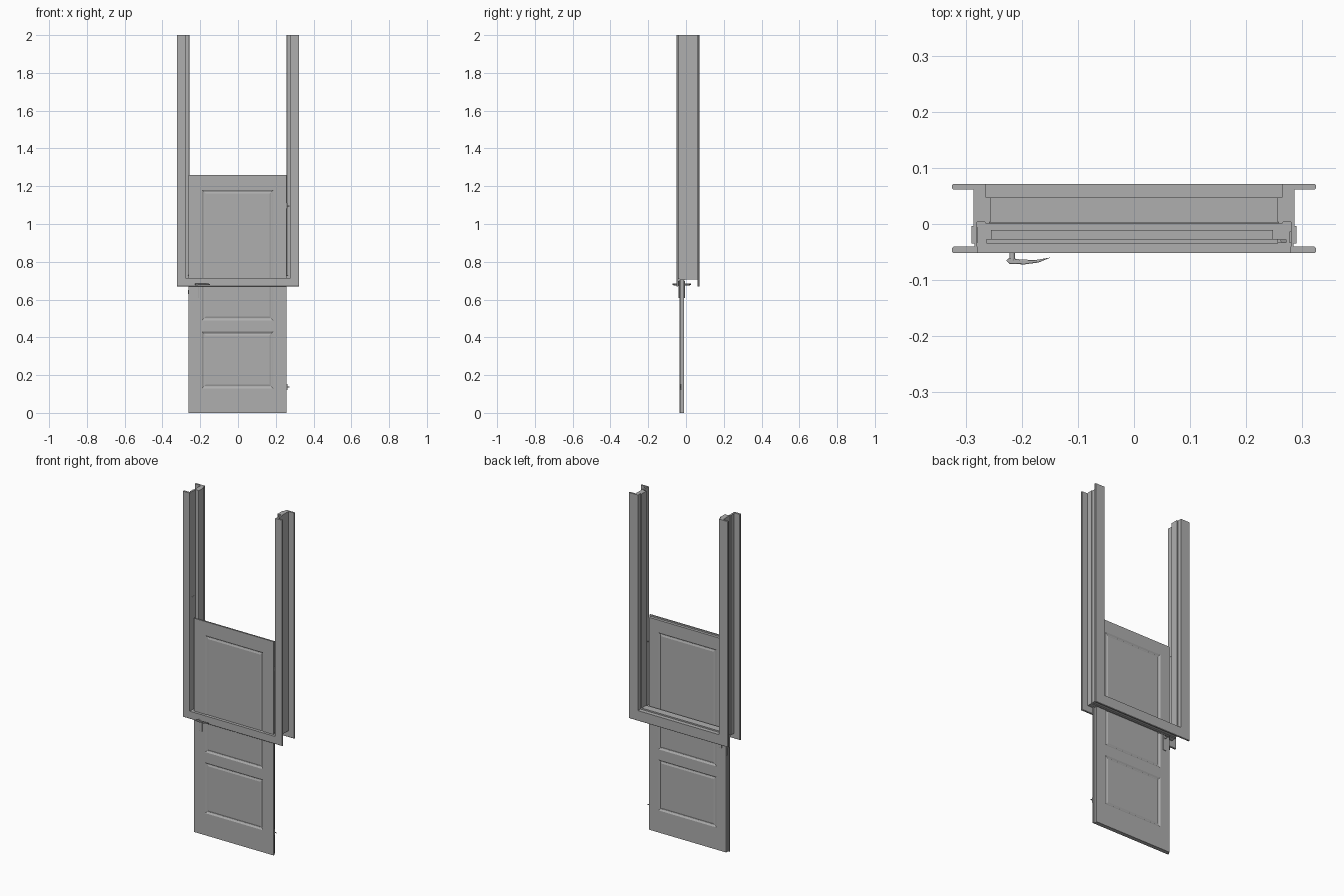
import bpy, bmesh, math
from mathutils import Matrix, Vector

if "Cube" in bpy.data.objects:
    bpy.data.objects.remove(bpy.data.objects["Cube"])

# Mid-grey paint for every part
PAINT = bpy.data.materials.new("grey_paint")
PAINT.diffuse_color = (.43, .43, .43, 1)
PAINT.use_nodes = True
PAINT.node_tree.nodes["Principled BSDF"].inputs["Base Color"].default_value = PAINT.diffuse_color
SHIFT = -.0015  # centres the whole depth, lever included, on y = 0


def finish(name, bm, bevel=0.0, smooth=False):
    bmesh.ops.recalc_face_normals(bm, faces=bm.faces[:])
    bmesh.ops.translate(bm, verts=bm.verts[:], vec=(0, SHIFT, 0))
    me = bpy.data.meshes.new(name)
    bm.to_mesh(me)
    bm.free()
    me.materials.append(PAINT)
    ob = bpy.data.objects.new(name, me)
    bpy.context.collection.objects.link(ob)
    if bevel:
        m = ob.modifiers.new("bevel", 'BEVEL')
        m.width, m.segments, m.limit_method = bevel, 2, 'ANGLE'
    if smooth:
        bpy.ops.object.select_all(action='DESELECT')
        ob.select_set(True)
        bpy.context.view_layer.objects.active = ob
        bpy.ops.object.shade_smooth_by_angle(angle=math.radians(35))
    return ob


def box(name, x, y, z, bevel=0.0):
    bm = bmesh.new()
    bmesh.ops.create_cube(bm, size=1)
    for v in bm.verts:
        v.co = Vector([(r[0] + r[1]) / 2 + c * (r[1] - r[0]) for c, r in zip(v.co, (x, y, z))])
    return finish(name, bm, bevel)


def rod(name, a, b, r, segs=16):
    a, b = Vector(a), Vector(b)
    bm = bmesh.new()
    rot = Vector((0, 0, 1)).rotation_difference(b - a).to_matrix().to_4x4()
    bmesh.ops.create_cone(bm, cap_ends=True, segments=segs, radius1=r, radius2=r,
                          depth=(b - a).length, matrix=Matrix.Translation((a + b) / 2) @ rot)
    return finish(name, bm, smooth=True)


def u_frame(name, profile):
    """Sweep a (distance from centre, y) profile down, across and up, with mitred corners."""
    bm = bmesh.new()
    rings = []
    for sx, top in ((-1, 1), (-1, 0), (1, 0), (1, 1)):
        rings.append([bm.verts.new((sx * d, y, 2.0 if top else 0.993 - d)) for d, y in profile])
    n = len(profile)
    for r0, r1 in zip(rings, rings[1:]):
        for i in range(n):
            j = (i + 1) % n
            bm.faces.new((r0[i], r0[j], r1[j], r1[i]))
    bm.faces.new(rings[0])
    bm.faces.new(rings[-1])
    return finish(name, bm)


# Frame: stepped jamb lining with a thicker outer band, front and back casings
u_frame("frame_lining", [(.264, .073), (.264, .049), (.256, .049), (.256, .005), (.28, .005),
                         (.28, -.04), (.284, -.04), (.284, -.033), (.290, -.033), (.290, -.002),
                         (.286, -.002), (.286, .063), (.284, .063), (.284, .073)])
u_frame("front_casing", [(.279, -.039), (.279, -.05), (.322, -.05), (.324, -.048),
                         (.324, -.041), (.322, -.039)])
u_frame("back_casing", [(.284, .063), (.284, .073), (.322, .073), (.324, .071),
                        (.324, .065), (.322, .063)])
u_frame("seal_strip", [(.257, .005), (.266, .005), (.264, .002), (.259, .002)])


# Door leaf halves: slab with two softly moulded panels on the outer face
def leaf(name, x0, x1, z1, y_out, y_in):
    xs = [x0, -.19, .187, x1]
    zs = [0, .13, .43, .49, 1.18, z1]
    s = -1 if y_out < y_in else 1
    bm = bmesh.new()
    g = [[bm.verts.new((x, y_out, z)) for z in zs] for x in xs]
    panels = []
    for i in range(3):
        for j in range(5):
            q = [g[i][j], g[i + 1][j], g[i + 1][j + 1], g[i][j + 1]]
            f = bm.faces.new(q if s < 0 else q[::-1])
            if i == 1 and j in (1, 3):
                panels.append(f)
    bm.normal_update()
    rim = [e for e in bm.edges if e.is_boundary]
    ext = bmesh.ops.extrude_edge_only(bm, edges=rim)["geom"]
    for v in ext:
        if isinstance(v, bmesh.types.BMVert):
            v.co.y = y_in
    bmesh.ops.holes_fill(bm, edges=[e for e in bm.edges if e.is_boundary], sides=0)
    bm.normal_update()
    for width, depth in ((.012, -.005), (.004, 0), (.012, .003)):
        bmesh.ops.inset_individual(bm, faces=panels, thickness=width, depth=depth)
    return finish(name, bm)


leaf("door_front_leaf", -.263, .257, 1.26, -.033, -.025)
leaf("door_rear_leaf", -.255, .248, 1.252, -.009, -.025)

# Lever handles and back plates, mirrored about the middle of the door
MID = -.021
outline = [(-.228, -.063), (-.222, -.059), (-.2, -.062), (-.175, -.0625), (-.148, -.058),
           (-.17, -.067), (-.195, -.0705), (-.222, -.0695)]
for side, s in (("front", 1), ("back", -1)):
    def my(y):
        return MID + s * (y - MID)
    bm = bmesh.new()
    lo = [bm.verts.new((x, my(y), .676)) for x, y in outline]
    hi = [bm.verts.new((x, my(y), .684)) for x, y in outline]
    bm.faces.new(lo)
    bm.faces.new(hi)
    for i in range(len(lo)):
        j = (i + 1) % len(lo)
        bm.faces.new((lo[i], lo[j], hi[j], hi[i]))
    finish(side + "_lever", bm, .0015, True)
    rod(side + "_lever_stem", (-.217, my(-.033), .68), (-.217, my(-.064), .68), .005)
    box(side + "_back_plate", (-.227, -.207), sorted((my(-.032), my(-.037))), (.607, .70), .002)

# Lock in the door edge
box("lock_plate", (-.2565, -.25), (-.023, -.013), (.57, .71))
box("latch_bolt", (-.264, -.25), (-.022, -.015), (.63, .65), .001)

# Door hinges: upright knuckle with a pin through to the frame side
for i, z in enumerate((.14, 1.10)):
    rod(f"door_hinge_knuckle_{i}", (.259, -.029, z - .018), (.259, -.029, z + .012), .0035)
    rod(f"door_hinge_pin_{i}", (.245, -.029, z - .004), (.272, -.029, z - .004), .0025, 12)

# Lower hinge plate and strike plate let into the frame
box("frame_hinge_plate", (.2775, .281), (-.032, -.012), (.72, .79))
box("strike_plate", (-.281, -.2785), (-.032, -.004), (1.21, 1.38))
